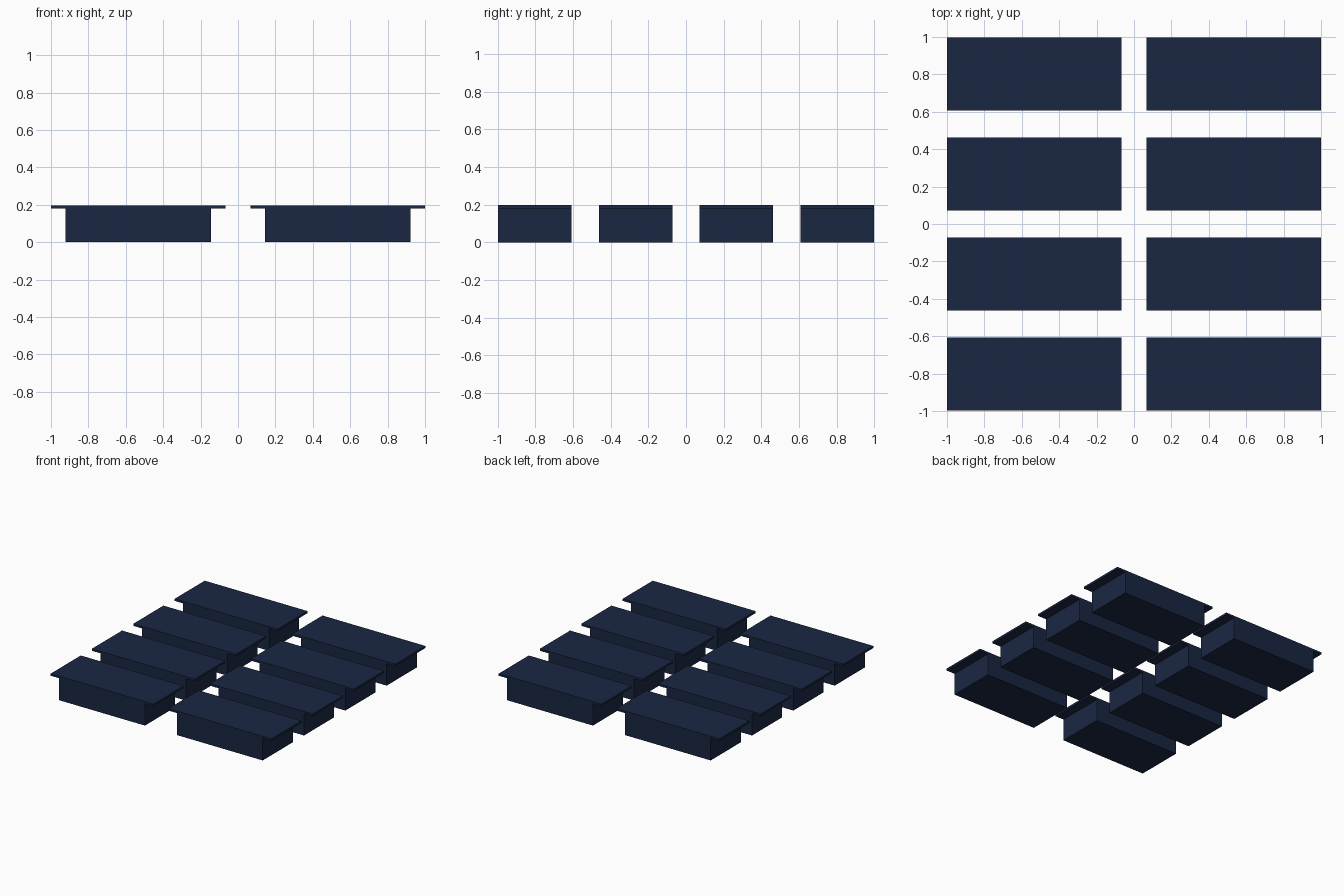
import bpy, bmesh

if "Cube" in bpy.data.objects:
    bpy.data.objects.remove(bpy.data.objects["Cube"])

mat = bpy.data.materials.new("dark_navy")
mat.diffuse_color = (0.010, 0.020, 0.055, 1)
mat.use_nodes = True
mat.node_tree.nodes["Principled BSDF"].inputs["Base Color"].default_value = mat.diffuse_color

LID_W, BODY_W, DEPTH = 0.932, 0.777, 0.39
HEIGHT, LID_Z = 0.197, 0.18


def flanged_block(name, x, y):
    # T-shaped profile: body with a thin lid overhanging at both ends
    a, b = LID_W / 2, BODY_W / 2
    profile = [(-b, 0), (b, 0), (b, LID_Z), (a, LID_Z),
               (a, HEIGHT), (-a, HEIGHT), (-a, LID_Z), (-b, LID_Z)]
    bm = bmesh.new()
    face = bm.faces.new([bm.verts.new((px, -DEPTH / 2, pz)) for px, pz in profile])
    ext = bmesh.ops.extrude_face_region(bm, geom=[face], use_keep_orig=True)
    moved = [g for g in ext["geom"] if isinstance(g, bmesh.types.BMVert)]
    bmesh.ops.translate(bm, verts=moved, vec=(0, DEPTH, 0))
    bmesh.ops.recalc_face_normals(bm, faces=bm.faces)
    mesh = bpy.data.meshes.new(name)
    bm.to_mesh(mesh)
    bm.free()
    mesh.materials.append(mat)
    obj = bpy.data.objects.new(name, mesh)
    obj.location = (x, y, 0)
    bpy.context.collection.objects.link(obj)


# Two columns of four blocks
for col, x in enumerate((-0.534, 0.534)):
    for row in range(4):
        flanged_block(f"flanged_block_{col}_{row}", x, (row - 1.5) * 0.535)
